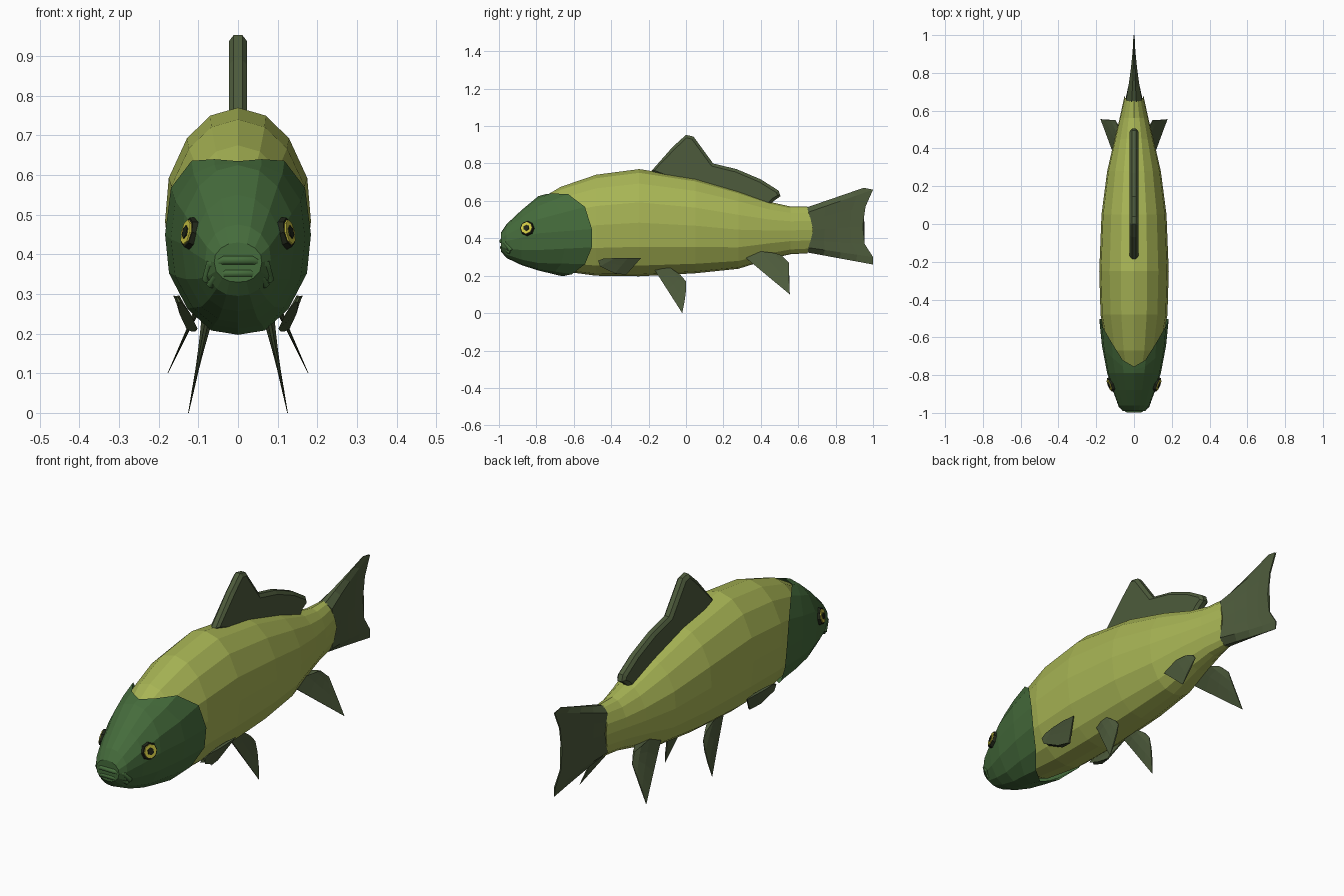
import bpy, bmesh
from mathutils import Vector, Matrix

if "Cube" in bpy.data.objects:
    bpy.data.objects.remove(bpy.data.objects["Cube"])


def material(name, rgb):
    m = bpy.data.materials.new(name)
    m.diffuse_color = (*rgb, 1)
    m.use_nodes = True
    m.node_tree.nodes["Principled BSDF"].inputs["Base Color"].default_value = m.diffuse_color
    return m


SCALE = material("olive", (0.39, 0.46, 0.09))
HEAD = material("dark_green", (0.06, 0.15, 0.045))
FIN = material("fin_green", (0.075, 0.105, 0.045))
YELLOW = material("yellow", (0.65, 0.6, 0.06))
DARK = material("dark", (0.015, 0.02, 0.01))


def finish(name, bm, mat, mirror=False):
    bmesh.ops.recalc_face_normals(bm, faces=bm.faces)
    me = bpy.data.meshes.new(name)
    bm.to_mesh(me)
    bm.free()
    me.materials.append(mat)
    ob = bpy.data.objects.new(name, me)
    bpy.context.collection.objects.link(ob)
    if mirror:
        ob.modifiers.new("mirror", 'MIRROR').use_mirror_merge = False
    return ob


def loft(name, rings, mat, mirror=False, cap_end=True):
    bm = bmesh.new()
    vs = [[bm.verts.new(p) for p in r] for r in rings]
    n = len(rings[0])
    for a, b in zip(vs, vs[1:]):
        for i in range(n):
            j = (i + 1) % n
            bm.faces.new((a[i], a[j], b[j], b[i]))
    bm.faces.new(vs[0])
    if cap_end:
        bm.faces.new(vs[-1])
    return finish(name, bm, mat, mirror)


# Half cross-section shared by body and head (16 sides in full)
HALF = [(0, 1), (.38, .93), (.7, .73), (.95, .38), (1, 0),
        (.92, -.45), (.65, -.8), (.35, -.96), (0, -1)]


def full(half):
    return half + [Vector((-p.x, p.y, p.z)) for p in half[-2:0:-1]]


def section(y, low, high, w, bulge=0.0):
    c, h = (low + high) / 2, (high - low) / 2
    return full([Vector((x * w, y + bulge * (1 - abs(z)), c + z * h)) for x, z in HALF])


# Body: y, bottom, top, half width
stations = [(-.78, .27, .61, .10), (-.67, .225, .675, .145), (-.48, .2, .74, .177),
            (-.25, .197, .77, .184), (.05, .213, .722, .172), (.28, .237, .655, .142),
            (.45, .29, .594, .103), (.56, .315, .57, .076)]
loft("body", [section(*s) for s in stations] + [section(.65, .32, .57, .05, .03)], SCALE)

# Head with a swept gill-cover edge
gill = full([Vector(p) for p in [
    (0, -.755, .635), (.06, -.72, .64), (.117, -.63, .636), (.169, -.54, .568),
    (.184, -.503, .45), (.174, -.503, .352), (.127, -.54, .262),
    (.068, -.61, .208), (0, -.66, .197)]])
front = [section(*s) for s in [(-.99, .33, .43, .06), (-.96, .295, .475, .083),
                               (-.88, .257, .55, .113), (-.79, .228, .625, .142)]]
mid = []
for a, b in zip(front[-1], gill):
    p = a.lerp(b, .5)
    mid.append(Vector((p.x * 1.04, p.y, p.z)))
loft("head", front + [mid, gill], HEAD, cap_end=False)


# Lips
def lip(name, half, r):
    cu = bpy.data.curves.new(name, 'CURVE')
    cu.dimensions = '3D'
    cu.bevel_depth, cu.bevel_resolution, cu.use_fill_caps = r, 1, True
    pts = [(-x, y, z) for x, y, z in half] + half[::-1]
    sp = cu.splines.new('POLY')
    sp.points.add(len(pts) - 1)
    for q, p in zip(sp.points, pts):
        q.co = (*p, 1)
    cu.materials.append(HEAD)
    bpy.context.collection.objects.link(bpy.data.objects.new(name, cu))


lip("upper_lip", [(.08, -.935, .335), (.07, -.965, .376), (.035, -.988, .385)], .012)
lip("lower_lip", [(.07, -.94, .323), (.056, -.965, .345), (.03, -.985, .352)], .011)

# Eyes: rim, iris and pupil
normal = Vector((.92, -.34, .2)).normalized()
turn = normal.to_track_quat('Z', 'Y').to_matrix().to_4x4()
for name, r, depth, mat, n in [("eye_rim", .043, .024, DARK, 8), ("eye_iris", .036, .032, YELLOW, 8),
                               ("eye_pupil", .019, .038, DARK, 6)]:
    bm = bmesh.new()
    place = Matrix.Translation(Vector((.118, -.848, .453))) @ turn
    bmesh.ops.create_cone(bm, cap_ends=True, segments=n, radius1=r, radius2=r * .88,
                          depth=depth, matrix=place)
    finish(name, bm, mat, True)


# Fins: a lens-shaped blade between a root edge and a tip edge, given as (y, z)
def blade(name, root, tip, t0, t1, xs=None, steps=4):
    def x_at(z):
        if not xs:
            return 0
        (za, xa), (zb, xb) = xs
        return xa + (xb - xa) * (z - za) / (zb - za)
    rings = []
    for k in range(steps + 1):
        f = k / steps
        t = t1 + (t0 - t1) * (1 - f) ** 1.6
        line = [Vector(a).lerp(Vector(b), f) for a, b in zip(root, tip)]
        ends = (0, len(line) - 1)
        th = [t * (.3 if i in ends else 1) for i in range(len(line))]
        ring = [Vector((x_at(p.y) + h, p.x, p.y)) for p, h in zip(line, th)]
        ring += [Vector((x_at(p.y) - h, p.x, p.y)) for p, h in zip(line[::-1], th[::-1])]
        rings.append(ring)
    loft(name, rings, FIN, mirror=bool(xs))


blade("tail_fin",
      [(.645, .565), (.655, .54), (.665, .5), (.675, .445), (.665, .39), (.655, .35), (.645, .325)],
      [(.95, .67), (1, .66), (.96, .57), (.945, .465), (.955, .37), (1, .3), (1, .26)], .042, .003)
blade("pectoral_fin", [(-.47, .28), (-.46, .25), (-.38, .212), (-.32, .205)],
      [(-.44, .292), (-.38, .294), (-.31, .296), (-.24, .295)], .014, .008,
      ((.21, .115), (.295, .155)))
blade("pelvic_fin", [(-.18, .25), (-.13, .25), (-.08, .24), (-.03, .205)],
      [(-.02, 0), (-.008, .06), (0, .12), (0, .17)], .016, .003, ((.25, .075), (0, .125)))
blade("rear_fin", [(.32, .295), (.4, .33), (.47, .322), (.51, .31)],
      [(.555, .1), (.552, .16), (.55, .22), (.55, .27)], .016, .003, ((.32, .075), (.1, .177)))

# Dorsal fin: thick plate with chamfered rim
outline = [(-.185, .76), (-.07, .89), (0, .953), (.04, .944), (.145, .8), (.27, .77), (.4, .715),
           (.495, .655), (.505, .625), (.47, .6), (.44, .57), (.2, .63), (0, .68)]
bm = bmesh.new()
left, right = [[bm.verts.new((x, y, z)) for y, z in outline] for x in (-.011, .011)]
n = len(outline)
for i in range(n):
    j = (i + 1) % n
    bm.faces.new((left[i], left[j], right[j], right[i]))
sides = [bm.faces.new(left), bm.faces.new(right[::-1])]
bmesh.ops.recalc_face_normals(bm, faces=bm.faces)
bmesh.ops.inset_region(bm, faces=sides, thickness=.016, depth=.012)
finish("dorsal_fin", bm, FIN)
